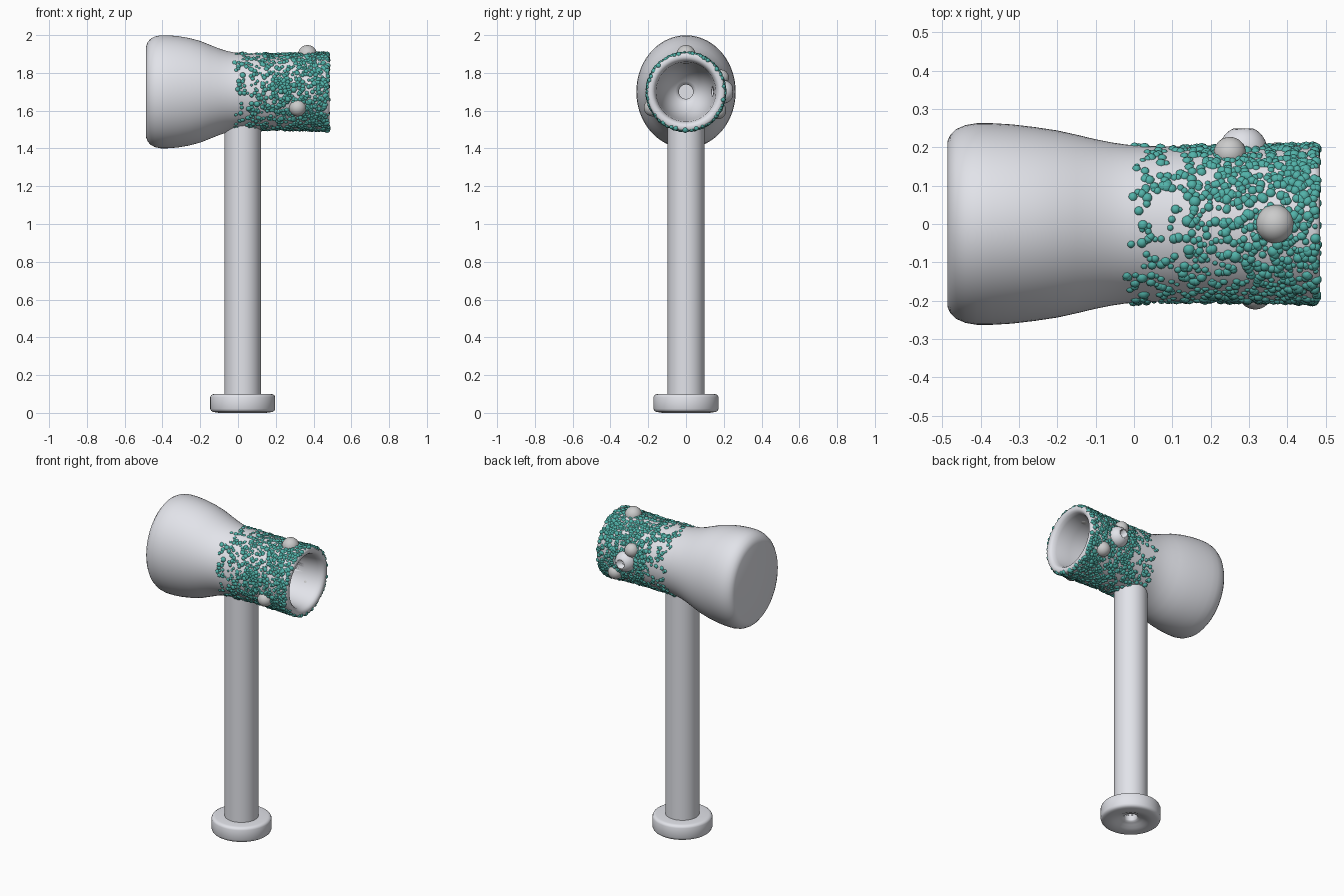
import bpy, bmesh, math, random
from mathutils import Vector, Matrix

if "Cube" in bpy.data.objects:
    bpy.data.objects.remove(bpy.data.objects["Cube"])

random.seed(4)
AXIS_Z = 1.70   # height of the head axis
HANDLE_X = 0.025


def material(name, color):
    m = bpy.data.materials.new(name)
    m.diffuse_color = color
    m.use_nodes = True
    m.node_tree.nodes["Principled BSDF"].inputs["Base Color"].default_value = m.diffuse_color
    return m


white = material("pale_white", (0.76, 0.77, 0.82, 1))
teal = material("teal", (0.085, 0.45, 0.40, 1))


def add_mesh(name, verts, faces, mat=None, angle=40):
    me = bpy.data.meshes.new(name)
    me.from_pydata(verts, [], faces)
    bm = bmesh.new()
    bm.from_mesh(me)
    bmesh.ops.recalc_face_normals(bm, faces=bm.faces)
    bm.to_mesh(me)
    bm.free()
    ob = bpy.data.objects.new(name, me)
    bpy.context.collection.objects.link(ob)
    if mat:
        me.materials.append(mat)
    bpy.ops.object.select_all(action='DESELECT')
    ob.select_set(True)
    bpy.context.view_layer.objects.active = ob
    bpy.ops.object.shade_smooth_by_angle(angle=math.radians(angle))
    return ob


def loft(name, rings, matrix, n=72, angle=50):
    """Skin elliptical rings (height, radius_a, radius_b) and cap both ends."""
    verts = [matrix @ Vector((a * math.cos(2 * math.pi * i / n), b * math.sin(2 * math.pi * i / n), h))
             for h, a, b in rings for i in range(n)]
    faces = [(k * n + i, k * n + (i + 1) % n, (k + 1) * n + (i + 1) % n, (k + 1) * n + i)
             for k in range(len(rings) - 1) for i in range(n)]
    last = (len(rings) - 1) * n
    faces += [tuple(range(n)), tuple(range(last, last + n))]
    return add_mesh(name, verts, faces, white, angle)


# Head: oval flared end, round waist, rim and hollow bowl
outer = [(-0.487, 0.215, 0.24), (-0.48, 0.232, 0.26), (-0.465, 0.247, 0.279), (-0.44, 0.258, 0.293),
         (-0.41, 0.263, 0.299), (-0.37, 0.263, 0.299), (-0.32, 0.260, 0.295), (-0.26, 0.253, 0.285),
         (-0.20, 0.244, 0.269), (-0.15, 0.233, 0.249), (-0.10, 0.221, 0.229), (-0.06, 0.213, 0.216),
         (-0.02, 0.207, 0.208), (0.05, 0.203, 0.203), (0.2, 0.200, 0.200), (0.36, 0.203, 0.203),
         (0.47, 0.207, 0.207), (0.48, 0.204, 0.204), (0.485, 0.197, 0.197)]
bowl = [(0.485, 0.183), (0.482, 0.174), (0.472, 0.165), (0.45, 0.158), (0.36, 0.150), (0.28, 0.141),
        (0.22, 0.127), (0.17, 0.108), (0.13, 0.082), (0.105, 0.056), (0.095, 0.042), (0.085, 0.038), (0.0, 0.038)]
to_x = Matrix.Translation((0, 0, AXIS_Z)) @ Matrix(((0, 0, 1, 0), (1, 0, 0, 0), (0, 1, 0, 0), (0, 0, 0, 1)))
head = loft("mallet_head", outer + [(x, r, r) for x, r in bowl], to_x)

# Handle shaft and foot with a dished hole
upright = Matrix.Translation((HANDLE_X, 0, 0))
shaft = loft("handle_shaft", [(0.06, 0.097, 0.097), (1.58, 0.097, 0.097)], upright, 48)
foot = [(0.10, 0.09), (0.10, 0.150), (0.098, 0.160), (0.093, 0.168), (0.084, 0.172), (0.022, 0.172),
        (0.012, 0.168), (0.006, 0.160), (0.004, 0.150), (0.0, 0.125), (0.004, 0.105), (0.008, 0.09),
        (0.018, 0.07), (0.024, 0.055), (0.028, 0.042), (0.034, 0.038), (0.085, 0.038)]
loft("handle_foot", [(z, r, r) for z, r in foot], upright, 64)
bore = loft("shaft_bore_cutter", [(-0.1, 0.10, 0.10), (0.05, 0.10, 0.10), (0.0501, 0.038, 0.038),
                                  (1.4, 0.038, 0.038)], upright, 40)


def ball(name, center, radius, mat=None):
    bm = bmesh.new()
    bmesh.ops.create_uvsphere(bm, u_segments=32, v_segments=20, radius=radius,
                              matrix=Matrix.Translation(center))
    verts = [v.co.copy() for v in bm.verts]
    faces = [[v.index for v in f.verts] for f in bm.faces]
    bm.free()
    return add_mesh(name, verts, faces, mat)


# Side vent: ball with a drilled hole into the bowl, trimmed flush inside
vent = ball("vent_ball", (0.285, 0.192, AXIS_Z), 0.063, white)
drill = loft("vent_drill_cutter", [(0.05, 0.026, 0.026), (0.4, 0.026, 0.026)],
             Matrix.Translation((0.285, 0, AXIS_Z)) @ Matrix.Rotation(-math.pi / 2, 4, 'X'), 32)
trim = loft("vent_trim_cutter", [(0.1, 0.16, 0.16), (0.45, 0.16, 0.16)], to_x, 48)
for target, cutter in ((head, drill), (vent, trim), (vent, drill), (shaft, bore)):
    mod = target.modifiers.new("hole", 'BOOLEAN')
    mod.operation = 'DIFFERENCE'
    mod.solver = 'EXACT'
    mod.object = cutter
for cutter in (drill, bore, trim):
    cutter.hide_render = True
    cutter.hide_viewport = True
    cutter.display_type = 'WIRE'

# Larger grey studs
studs = [((0.368, 0.0, 1.897), 0.05), ((0.316, -0.178, 1.615), 0.045),
         ((0.25, 0.185, 1.775), 0.042), ((0.375, 0.168, 1.60), 0.045)]
for i, (c, r) in enumerate(studs):
    ball(f"stud_{i + 1}", c, r)

# Teal beads scattered over the waist, denser towards the rim
bm = bmesh.new()
bmesh.ops.create_icosphere(bm, subdivisions=2, radius=1)
unit = [v.co.copy() for v in bm.verts]
tris = [[v.index for v in f.verts] for f in bm.faces]
bm.free()


def waist_radius(x):
    for (x0, a, _), (x1, b, _) in zip(outer, outer[1:]):
        if x0 <= x <= x1:
            return a + (b - a) * (x - x0) / (x1 - x0)


verts, faces = [], []
for _ in range(2100):
    x = -0.025 + 0.503 * random.random() ** 0.6
    t = random.uniform(0, 2 * math.pi)
    size = random.uniform(0.007, 0.0145)
    if random.random() < 0.12:
        size *= 1.25
    r = waist_radius(x) - 0.35 * size
    c = Vector((x, r * math.cos(t), AXIS_Z + r * math.sin(t)))
    if (c - Vector((0.285, 0.2, AXIS_Z))).length < 0.06:
        continue
    base = len(verts)
    verts += [c + size * u for u in unit]
    faces += [[base + i for i in f] for f in tris]
add_mesh("teal_beads", verts, faces, teal, 60)
